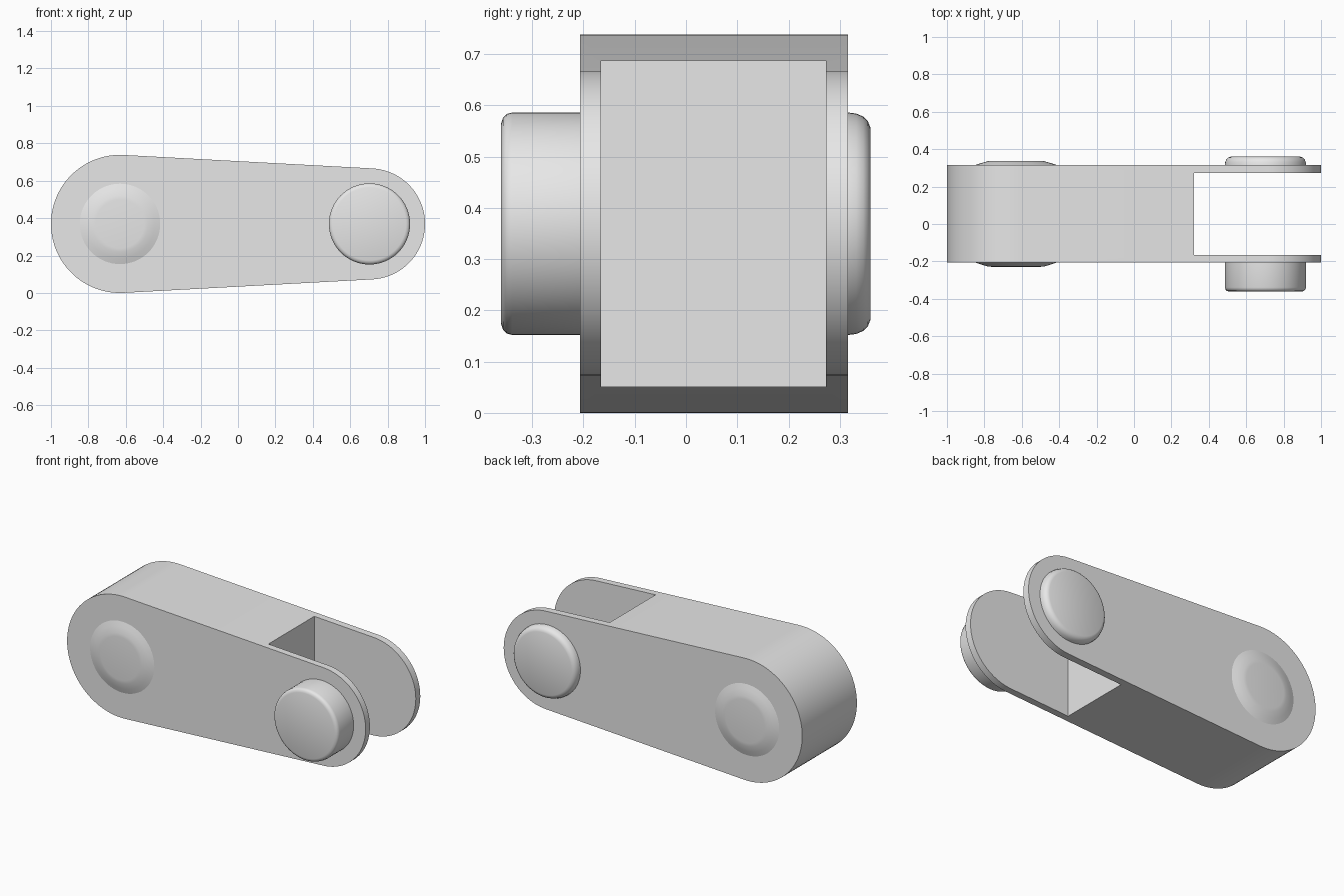
import bpy, bmesh
from math import sin, cos, pi, asin

if "Cube" in bpy.data.objects:
    bpy.data.objects.remove(bpy.data.objects["Cube"], do_unlink=True)

gray = bpy.data.materials.new("light gray")
gray.use_nodes = True
gray.diffuse_color = (0.8, 0.8, 0.8, 1)
gray.node_tree.nodes["Principled BSDF"].inputs["Base Color"].default_value = (0.8, 0.8, 0.8, 1)

MID_Z = 0.369
BIG_X, BIG_R = -0.631, 0.369
SMALL_X, SMALL_R = 0.703, 0.297
FRONT, BACK = -0.207, 0.316


def make_object(name, bm):
    bmesh.ops.recalc_face_normals(bm, faces=bm.faces)
    mesh = bpy.data.meshes.new(name)
    bm.to_mesh(mesh)
    bm.free()
    mesh.materials.append(gray)
    obj = bpy.data.objects.new(name, mesh)
    bpy.context.collection.objects.link(obj)
    return obj


def activate(obj):
    bpy.ops.object.select_all(action='DESELECT')
    obj.select_set(True)
    bpy.context.view_layer.objects.active = obj


def smooth(obj):
    activate(obj)
    bpy.ops.object.shade_smooth_by_angle(angle=pi / 6)


def arc(cx, r, start, end, steps=48):
    angles = [start + (end - start) * i / steps for i in range(steps + 1)]
    return [(cx + r * cos(a), MID_Z + r * sin(a)) for a in angles]


def turned(name, x, profile, steps=64):
    """Round part turned about the y direction from (radius, y) points."""
    bm = bmesh.new()
    rings = [[bm.verts.new((x + r * cos(2 * pi * i / steps), y, MID_Z + r * sin(2 * pi * i / steps)))
              for i in range(steps)] for r, y in profile]
    for a, b in zip(rings, rings[1:]):
        for i in range(steps):
            j = (i + 1) % steps
            bm.faces.new((a[i], a[j], b[j], b[i]))
    bm.faces.new(rings[0])
    bm.faces.new(rings[-1])
    obj = make_object(name, bm)
    smooth(obj)
    return obj


# Tapered arm: two round ends joined by tangent lines
tangent = pi / 2 - asin((BIG_R - SMALL_R) / (SMALL_X - BIG_X))
outline = arc(SMALL_X, SMALL_R, -tangent, tangent) + arc(BIG_X, BIG_R, tangent, 2 * pi - tangent)
bm = bmesh.new()
face = bm.faces.new([bm.verts.new((x, FRONT, z)) for x, z in outline])
moved = bmesh.ops.extrude_face_region(bm, geom=[face])["geom"]
bmesh.ops.translate(bm, vec=(0, BACK - FRONT, 0),
                    verts=[v for v in moved if isinstance(v, bmesh.types.BMVert)])
arm = make_object("link_arm", bm)

# Fork slot cut through the narrow end
bm = bmesh.new()
bmesh.ops.create_cube(bm, size=1)
bmesh.ops.scale(bm, vec=(1, 0.439, 2), verts=bm.verts)
bmesh.ops.translate(bm, vec=(0.82, 0.0535, MID_Z), verts=bm.verts)
cutter = make_object("slot_cutter", bm)
cutter.hide_render = True
cut = arm.modifiers.new("fork_slot", 'BOOLEAN')
cut.operation = 'DIFFERENCE'
cut.solver = 'EXACT'
cut.object = cutter
activate(arm)
bpy.ops.object.modifier_apply(modifier=cut.name)
bpy.data.objects.remove(cutter, do_unlink=True)
smooth(arm)

# Pin heads on the fork: tall in front, low and rounded at the back
turned("front_pin_head", SMALL_X, [(0.217, FRONT), (0.217, -0.339), (0.214, -0.35),
                                   (0.207, -0.357), (0.195, -0.361)])
turned("back_pin_head", SMALL_X, [(0.217, BACK), (0.215, 0.332), (0.209, 0.346),
                                  (0.2, 0.355), (0.187, 0.36)])

# Shallow bosses on both faces of the wide end
for name, base, out in (("front_boss", FRONT, -1), ("back_boss", BACK, 1)):
    turned(name, BIG_X, [(0.215, base), (0.185, base + out * 0.01),
                         (0.15, base + out * 0.02), (0.13, base + out * 0.022)])
